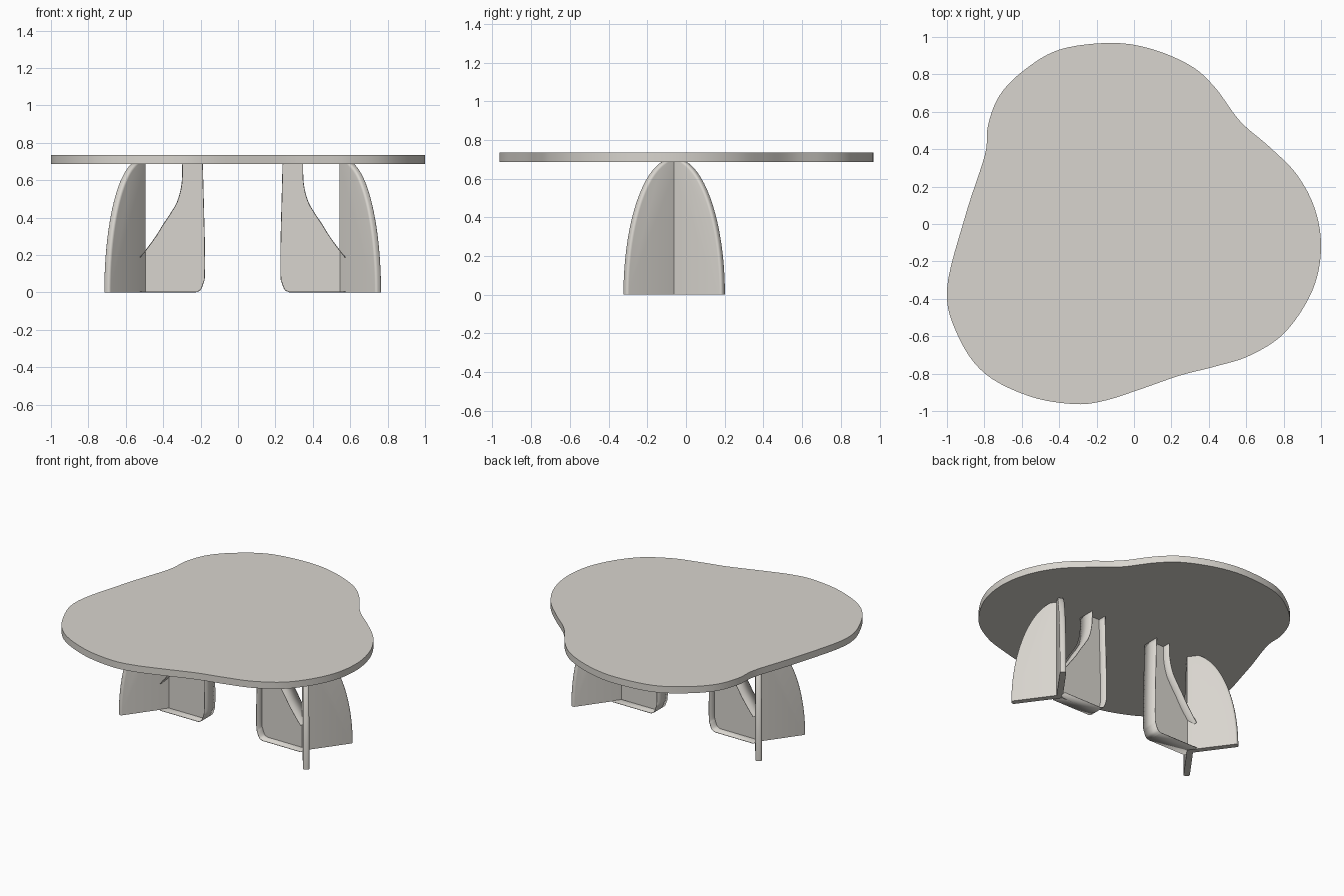
import bpy, bmesh, math
from mathutils import Vector

if "Cube" in bpy.data.objects:
    bpy.data.objects.remove(bpy.data.objects["Cube"])

mat = bpy.data.materials.new("warm grey")
mat.diffuse_color = (0.69, 0.665, 0.62, 1)
mat.use_nodes = True
mat.node_tree.nodes["Principled BSDF"].inputs["Base Color"].default_value = mat.diffuse_color

TOP, UNDER = 0.734, 0.687
BASE = (0.025, -0.061, 0)      # centre of the mirrored pair of legs


def spline(pts, closed, n=6):
    """Catmull-Rom points through pts."""
    pts = [Vector(p) for p in pts]
    m, out = len(pts), []
    for i in range(m if closed else m - 1):
        a, b, c, d = [pts[k % m] if closed else pts[min(max(k, 0), m - 1)]
                      for k in (i - 1, i, i + 1, i + 2)]
        for s in range(n):
            t = s / n
            out.append(0.5 * (2 * b + (c - a) * t + (2 * a - 5 * b + 4 * c - d) * t * t
                              + (3 * b - a - 3 * c + d) * t ** 3))
    return out if closed else out + [pts[-1]]


def make(name, bm, loc=(0, 0, 0), smooth=True):
    me = bpy.data.meshes.new(name)
    bm.to_mesh(me)
    bm.free()
    ob = bpy.data.objects.new(name, me)
    bpy.context.collection.objects.link(ob)
    ob.location = loc
    me.materials.append(mat)
    if smooth:
        bpy.ops.object.select_all(action='DESELECT')
        ob.select_set(True)
        bpy.context.view_layer.objects.active = ob
        bpy.ops.object.shade_smooth_by_angle(angle=math.radians(35))
    return ob


def prism(points, offset):
    """Closed prism from a list of 3D points."""
    bm = bmesh.new()
    f = bm.faces.new([bm.verts.new(p) for p in points])
    r = bmesh.ops.extrude_face_region(bm, geom=[f])
    bmesh.ops.translate(bm, vec=offset, verts=[g for g in r["geom"] if isinstance(g, bmesh.types.BMVert)])
    bmesh.ops.recalc_face_normals(bm, faces=bm.faces)
    return bm


def mirror(ob, y=False):
    m = ob.modifiers.new("Mirror", 'MIRROR')
    m.use_axis = (True, y, False)
    m.use_mirror_merge = False


# Table top with a three-lobed outline
outline = [(-1.0, -.35), (-.90, .05), (-.797, .37), (-.78, .53), (-.717, .69), (-.583, .826),
           (-.396, .933), (-.128, .968), (.086, .938), (.3, .848), (.433, .73), (.567, .55),
           (.727, .41), (.87, .265), (.968, .078), (1.0, -.136), (.952, -.36), (.807, -.58),
           (.62, -.703), (.433, -.762), (.246, -.81), (.03, -.885), (-.155, -.944),
           (-.316, -.963), (-.556, -.922), (-.797, -.80), (-.94, -.60)]
make("table_top", prism([(p.x, p.y, UNDER) for p in spline(outline, True)], (0, 0, TOP - UNDER)))

# Outer fins: quarter-ellipse panels splayed from each leg's hub
HUB, ANG, LEN, T, H = 0.543, math.radians(54), 0.316, 0.04, 0.706
d = Vector((math.cos(ANG), math.sin(ANG), 0))
nrm = Vector((-d.y, d.x, 0))
end = math.asin(UNDER / H)
arch = [(LEN * math.cos(end * i / 28), H * math.sin(end * i / 28)) for i in range(29)]
prof = [(-0.0145, 0)] + arch + [(-0.0145, UNDER)]
bm = prism([Vector((HUB, 0, z)) + d * r - nrm * T / 2 for r, z in prof], nrm * T)


def on_arch(v):
    r = (v.co - Vector((HUB, 0, 0))).dot(d)
    return r > 0.01


rim_edges = [e for e in bm.edges if all(on_arch(v) for v in e.verts)
             and abs((e.verts[0].co - e.verts[1].co).dot(nrm)) < 0.001]
bmesh.ops.bevel(bm, geom=rim_edges, offset=0.013, segments=3, profile=0.5, affect='EDGES')
mirror(make("outer_fins", bm, BASE), y=True)

# Inner fin: thin web with a wide rim along its inner, lower and curved edges
low = spline([(.213, UNDER), (.206, .42), (.202, .25), (.202, .09), (.209, .05),
              (.225, .013), (.25, 0)], False) + [Vector((.55, 0))]
high = spline([(.55, .188), (.52, .225), (.465, .30), (.425, .365), (.385, .425),
               (.349, .49), (.327, .58), (.323, UNDER)], False)
W = 0.06
web = prism([(p.x, -0.002, p.y) for p in low + high], (0, 0.004, 0))
mirror(make("inner_fin_web", web, BASE, smooth=False))

bm = bmesh.new()
for line in (low, high):
    rows = [(bm.verts.new((p.x, -W, p.y)), bm.verts.new((p.x, W, p.y))) for p in line]
    for a, b in zip(rows, rows[1:]):
        bm.faces.new((a[0], a[1], b[1], b[0]))
rim = make("inner_fin_rim", bm, BASE)
s = rim.modifiers.new("Thickness", 'SOLIDIFY')
s.thickness, s.offset = 0.004, -1
mirror(rim)
